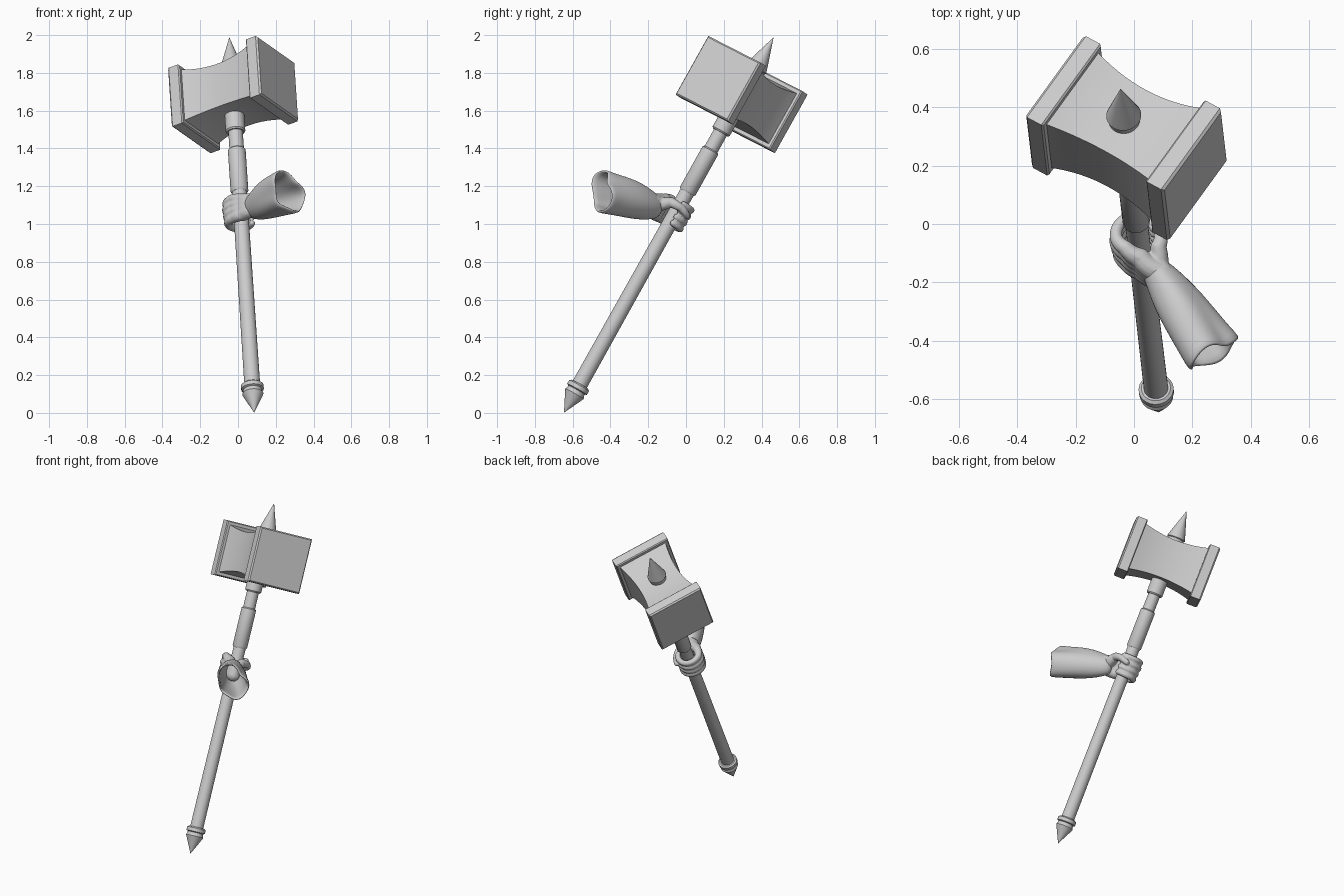
import bpy, bmesh
from math import sin, cos, pi, radians, atan2
from mathutils import Vector, Matrix

if "Cube" in bpy.data.objects:
    bpy.data.objects.remove(bpy.data.objects["Cube"])

# hammer frame: x = head length, y = head width, z = along the shaft from the lower tip
TIP = Vector((0.085, -0.645, 0.003))
D = Vector((-0.0575, 0.487, 0.872)).normalized()
W = Vector((0.544, 0.743, -0.393))
W = (W - D * W.dot(D)).normalized()
H = W.cross(D)
M = Matrix((H, W, D)).transposed().to_4x4()
M.translation = TIP
HEAD = 1.93


def finish(bm, name, matrix=None, angle=35):
    bmesh.ops.recalc_face_normals(bm, faces=bm.faces)
    me = bpy.data.meshes.new(name)
    bm.to_mesh(me)
    bm.free()
    ob = bpy.data.objects.new(name, me)
    bpy.context.collection.objects.link(ob)
    if matrix:
        ob.matrix_world = matrix
    bpy.ops.object.select_all(action='DESELECT')
    ob.select_set(True)
    bpy.context.view_layer.objects.active = ob
    bpy.ops.object.shade_smooth_by_angle(angle=radians(angle))
    return ob


def loft(rings, caps=True):
    bm = bmesh.new()
    vs = [[bm.verts.new(p) for p in r] for r in rings]
    n = len(vs[0])
    for a, b in zip(vs, vs[1:]):
        for i in range(n):
            bm.faces.new((a[i], a[(i + 1) % n], b[(i + 1) % n], b[i]))
    if caps:
        bm.faces.new(vs[0])
        bm.faces.new(vs[-1])
    return bm


def lathe(name, profile, seg=32):
    rings = [[(r * cos(2 * pi * i / seg), r * sin(2 * pi * i / seg), z)
              for i in range(seg)] for r, z in profile]
    return finish(loft(rings), name, M)


def rect(x, a, b):
    return [(x, -a, HEAD - b), (x, a, HEAD - b), (x, a, HEAD + b), (x, -a, HEAD + b)]


# shaft, collar, grip, pommel and top spike
lathe("shaft", [(0.042, 0.13), (0.038, 1.82)])
lathe("grip_sleeve", [(0.040, 1.335), (0.047, 1.345), (0.047, 1.59), (0.040, 1.597)])
lathe("head_collar", [(0.046, 1.70), (0.052, 1.708), (0.052, 1.83)])
lathe("pommel", [(0.001, 0.0), (0.056, 0.112), (0.050, 0.125), (0.050, 0.135), (0.060, 0.140),
                 (0.060, 0.162), (0.050, 0.170), (0.041, 0.170)])
lathe("top_spike", [(0.054, 2.03), (0.054, 2.085), (0.060, 2.09), (0.001, 2.275)])

# head body, waisted towards the middle
body = []
for i in range(17):
    t = i / 8 - 1
    k = abs(t) ** 2
    body.append(rect(t * 0.222, 0.137 + 0.030 * k, 0.128 + 0.028 * k))
finish(loft(body), "head_body", M)

# end caps
for side, label in ((1, "right"), (-1, "left")):
    cap = [rect(side * x, 0.186 - e, 0.178 - e)
           for x, e in ((0.210, 0.006), (0.216, 0), (0.274, 0), (0.283, 0.008))]
    finish(loft(cap), label + "_head_cap", M, 20)

# clenched hand: chains of balls around the shaft fused by a remesh
EX = (Vector((1, 0, 0)) - D * D.x).normalized()
EY = D.cross(EX)


def polar(s, phi, r):
    a = radians(phi)
    return TIP + D * s + EX * r * cos(a) + EY * r * sin(a)


hand = bmesh.new()


def chain(keys, steps=7):
    for a, b in zip(keys, keys[1:]):
        for j in range(steps + 1):
            t = j / steps
            s, phi, r, size = (p + (q - p) * t for p, q in zip(a, b))
            bmesh.ops.create_icosphere(hand, subdivisions=2, radius=size,
                                       matrix=Matrix.Translation(polar(s, phi, r)))


for i in range(4):
    s = 1.150 + 0.038 * i
    w = 1.18 + 0.015 * (i - 1.5)
    b = 0.003 * (1 - abs(i - 2))
    chain([(w, -58, 0.15, 0.042), (s * 0.6 + w * 0.4, -85, 0.086, 0.036),
           (s, -125, 0.072, 0.027), (s, -165, 0.076 + b, 0.023),
           (s, -225, 0.070 + b, 0.020), (s, -290, 0.061, 0.019), (s + 0.004, -345, 0.058, 0.017)])
# thumb
chain([(1.20, -58, 0.12, 0.040), (1.245, -35, 0.085, 0.028), (1.245, 10, 0.076, 0.022),
       (1.225, 50, 0.080, 0.018)])
ob = finish(hand, "hand", None, 80)
rm = ob.modifiers.new("fuse", 'REMESH')
rm.mode = 'VOXEL'
rm.voxel_size = 0.0055
rm.use_smooth_shade = True
sm = ob.modifiers.new("soften", 'SMOOTH')
sm.factor = 0.5
sm.iterations = 3

# forearm: hollow loft from wrist to a wavy open end
A = Vector((0.535, -0.81, 0.20)).normalized()
U = Vector((0.83, 0.55, 0)).normalized()
V = U.cross(A)
V = V if V.z > 0 else -V
stations = [  # centre, radius across, radius up
    ((0.055, -0.135, 1.085), 0.042, 0.052), ((0.085, -0.170, 1.092), 0.054, 0.068),
    ((0.120, -0.225, 1.110), 0.072, 0.089), ((0.160, -0.285, 1.130), 0.085, 0.102),
    ((0.200, -0.345, 1.146), 0.092, 0.107), ((0.240, -0.405, 1.160), 0.097, 0.108),
    ((0.272, -0.450, 1.172), 0.102, 0.112)]
rings = []
for n, (c, ru, rv) in enumerate(stations):
    t = n / (len(stations) - 1)
    ring = []
    for i in range(40):
        a = 2 * pi * i / 40
        f = 1 + t ** 1.6 * (0.16 * cos(2 * (a + radians(50))) + 0.06 * cos(3 * a + 0.6)
                            + 0.04 * cos(5 * a)) + 0.012 * sin(4 * a + 7 * t)
        p = Vector(c) + U * ru * f * cos(a) + V * rv * f * sin(a)
        ring.append(p + A * 0.012 * t ** 4 * sin(3 * a))
    rings.append(ring)
bm = loft(rings, False)
bm.faces.new([v for v in bm.verts][:40])
ob = finish(bm, "forearm", None, 80)
so = ob.modifiers.new("wall", 'SOLIDIFY')
so.thickness = 0.016
so.offset = -1
sub = ob.modifiers.new("smooth", 'SUBSURF')
sub.levels = sub.render_levels = 1
